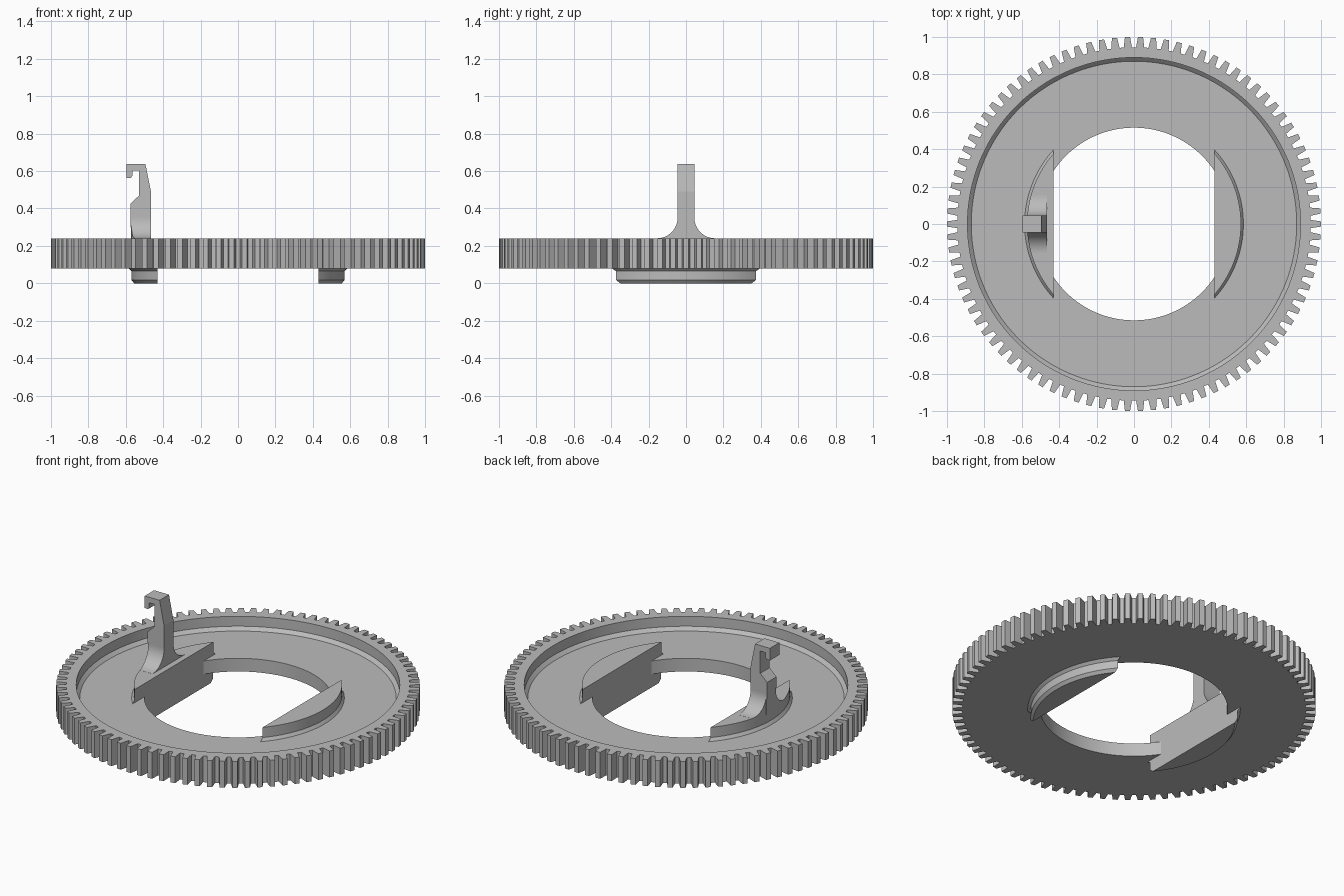
import bpy, bmesh
from math import cos, sin, acos, pi, radians
from mathutils import Vector

cube = bpy.data.objects.get("Cube")
if cube:
    bpy.data.objects.remove(cube, do_unlink=True)

grey = bpy.data.materials.new("plain_grey")
grey.use_nodes = True
colour = (0.5, 0.5, 0.5, 1)
grey.diffuse_color = colour
grey.node_tree.nodes["Principled BSDF"].inputs["Base Color"].default_value = colour


def finish(name, bm, smooth=True):
    """Turn a bmesh into a grey object."""
    bmesh.ops.recalc_face_normals(bm, faces=bm.faces)
    mesh = bpy.data.meshes.new(name)
    bm.to_mesh(mesh)
    bm.free()
    mesh.materials.append(grey)
    obj = bpy.data.objects.new(name, mesh)
    bpy.context.collection.objects.link(obj)
    if smooth:
        bpy.ops.object.select_all(action='DESELECT')
        obj.select_set(True)
        bpy.context.view_layer.objects.active = obj
        bpy.ops.object.shade_smooth_by_angle(angle=radians(25))
    return obj


def prism(name, points, offset, smooth=False):
    """Extrude a closed outline along an offset vector."""
    bm = bmesh.new()
    face = bm.faces.new([bm.verts.new(p) for p in points])
    grown = bmesh.ops.extrude_face_region(bm, geom=[face])["geom"]
    verts = [g for g in grown if isinstance(g, bmesh.types.BMVert)]
    bmesh.ops.translate(bm, verts=verts, vec=Vector(offset))
    if not any(len(f.verts) > 4 and f != face for f in bm.faces):
        bmesh.ops.holes_fill(bm, edges=bm.edges)
    return finish(name, bm, smooth)


# Toothed ring: loops of equal count, bridged all the way around the section
TEETH = 90
ROOT, TIP = 0.945, 1.0
pitch = 2 * pi / TEETH
outline = []
for i in range(TEETH):
    for part, radius in ((-0.33, ROOT), (-0.2, TIP), (0.2, TIP), (0.33, ROOT)):
        outline.append(((i + part) * pitch, radius))

bm = bmesh.new()
loops = []
for radius, z in ((None, 0.08), (None, 0.24), (0.89, 0.24), (0.89, 0.18),
                  (0.87, 0.16), (0.515, 0.16), (0.515, 0.08)):
    loops.append([bm.verts.new(((radius or r) * cos(a), (radius or r) * sin(a), z))
                  for a, r in outline])
count = len(outline)
for k, lower in enumerate(loops):
    upper = loops[(k + 1) % len(loops)]
    for i in range(count):
        j = (i + 1) % count
        bm.faces.new((lower[i], lower[j], upper[j], upper[i]))
finish("gear_ring", bm)

# Circular-segment blocks, flared where they meet the ring
CHORD = 0.43
STEPS = 40
profile = ((0.555, 0), (0.57, 0.018), (0.57, 0.065), (0.585, 0.08),
           (0.585, 0.16), (0.572, 0.178), (0.572, 0.24))
for name, side in (("left_block", 1), ("right_block", -1)):
    bm = bmesh.new()
    rows = []
    for r, z in profile:
        half = acos(CHORD / r)
        rows.append([bm.verts.new((side * r * cos(t), r * sin(t), z))
                     for t in (half * (2 * i / STEPS - 1) for i in range(STEPS + 1))])
    for low, high in zip(rows, rows[1:]):
        for i in range(STEPS):
            bm.faces.new((low[i], low[i + 1], high[i + 1], high[i]))
    bm.faces.new(rows[0])
    bm.faces.new(rows[-1])
    bm.faces.new([row[0] for row in rows] + [row[-1] for row in reversed(rows)])
    finish(name, bm)

# Hooked clip arm standing on the right block
HALF = 0.045
arm = ((-0.465, 0.23), (-0.465, 0.49), (-0.495, 0.637), (-0.595, 0.637),
       (-0.595, 0.563), (-0.572, 0.563), (-0.565, 0.575), (-0.565, 0.603),
       (-0.53, 0.603), (-0.53, 0.468), (-0.576, 0.425), (-0.572, 0.23))
prism("clip_arm", [(x, -HALF, z) for x, z in arm], (0, 2 * HALF, 0))

# Curved gussets on both sides of the arm, following the block's round edge
FILLET = 0.11
ROUND = 0.572
for name, side in (("clip_gusset_back", 1), ("clip_gusset_front", -1)):
    bm = bmesh.new()
    columns = []
    for i in range(17):
        t = pi / 2 * i / 16
        y = HALF + FILLET * (1 - cos(t))
        top = 0.24 + FILLET * (1 - sin(t)) + 0.0005
        outer = -(ROUND ** 2 - y ** 2) ** 0.5
        columns.append([bm.verts.new((x, side * y, z)) for x, z in
                        ((-0.465, 0.23), (-0.465, top), (outer, top), (outer, 0.23))])
    for a, b in zip(columns, columns[1:]):
        for k in range(4):
            m = (k + 1) % 4
            bm.faces.new((a[k], a[m], b[m], b[k]))
    bm.faces.new(columns[0])
    bm.faces.new(columns[-1])
    finish(name, bm)
